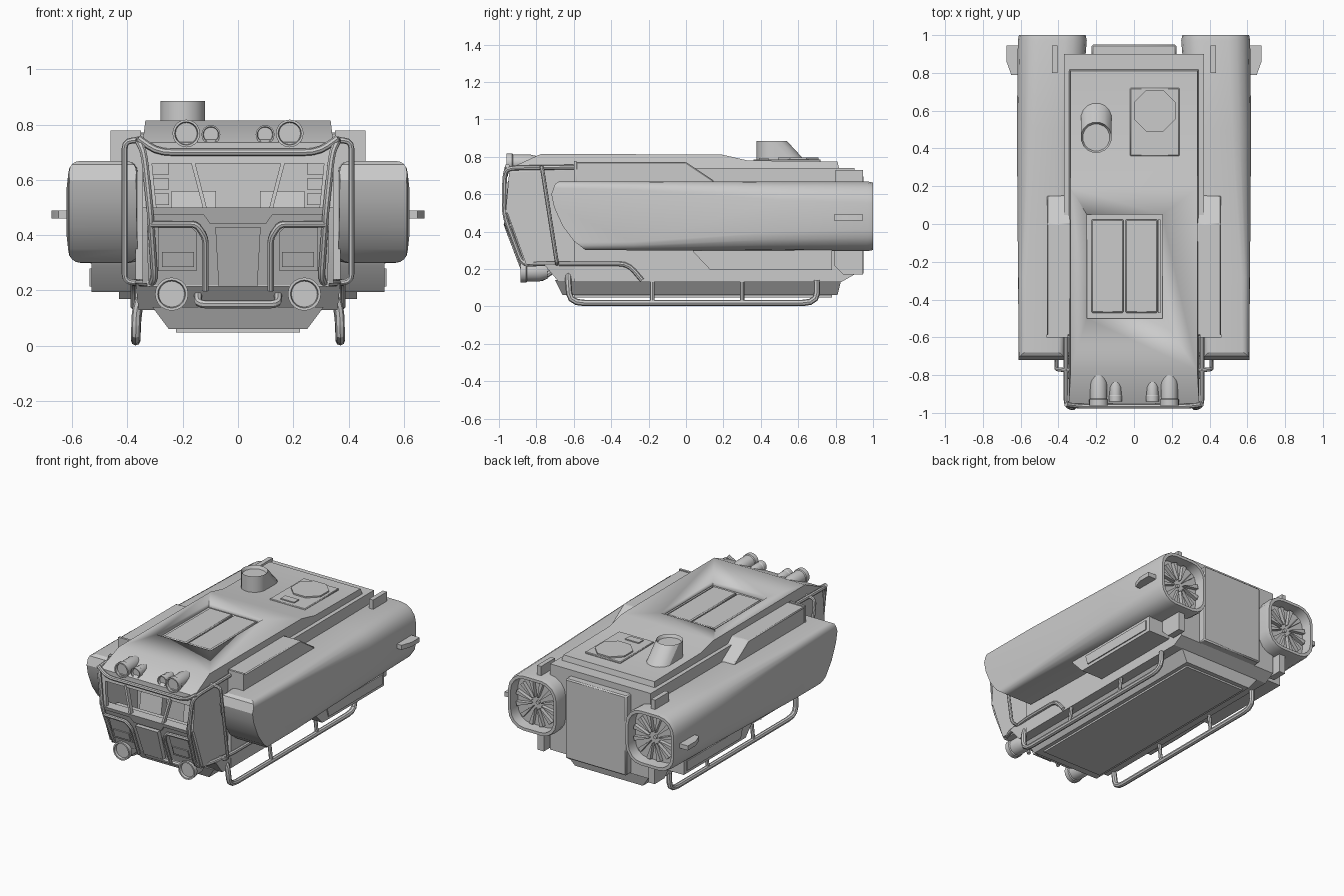
import bpy, bmesh
from math import sin, cos, pi, radians
from mathutils import Vector

if "Cube" in bpy.data.objects:
    bpy.data.objects.remove(bpy.data.objects["Cube"])


def finish(name, bm, mirror=False, bevel=0):
    bmesh.ops.recalc_face_normals(bm, faces=bm.faces)
    me = bpy.data.meshes.new(name)
    bm.to_mesh(me)
    bm.free()
    me.polygons.foreach_set("use_smooth", [True] * len(me.polygons))
    me.set_sharp_from_angle(angle=radians(28))
    ob = bpy.data.objects.new(name, me)
    bpy.context.collection.objects.link(ob)
    if bevel:
        b = ob.modifiers.new("bevel", 'BEVEL')
        b.width, b.segments = bevel, 1
    if mirror:
        ob.modifiers.new("mirror", 'MIRROR')
    return ob


def loft_bm(rings):
    bm = bmesh.new()
    vs = [[bm.verts.new(p) for p in r] for r in rings]
    n = len(vs[0])
    for a, b in zip(vs, vs[1:]):
        for i in range(n):
            bm.faces.new((a[i], a[(i + 1) % n], b[(i + 1) % n], b[i]))
    bm.faces.new(vs[0])
    bm.faces.new(vs[-1])
    return bm


def loft(name, rings, mirror=False, bevel=0):
    return finish(name, loft_bm(rings), mirror, bevel)


def prism(name, yz, x0, x1, mirror=False, bevel=0):
    return loft(name, [[(x, y, z) for y, z in yz] for x in (x0, x1)], mirror, bevel)


def box(name, x0, x1, y0, y1, z0, z1, mirror=False, bevel=0):
    return prism(name, [(y0, z0), (y1, z0), (y1, z1), (y0, z1)], x0, x1, mirror, bevel)


def tube(name, pts, r, mirror=True, fillet=0.05):
    P = [Vector(p) for p in pts]
    out = [P[0]]
    for a, p, b in zip(P, P[1:], P[2:]):
        s = p + (a - p).normalized() * min(fillet, (a - p).length * .45)
        e = p + (b - p).normalized() * min(fillet, (b - p).length * .45)
        out += [s.lerp(p, t).lerp(p.lerp(e, t), t) for t in (0, .33, .67, 1)]
    out.append(P[-1])
    cu = bpy.data.curves.new(name, 'CURVE')
    cu.dimensions, cu.bevel_depth, cu.bevel_resolution, cu.use_fill_caps = '3D', r, 2, True
    sp = cu.splines.new('POLY')
    sp.points.add(len(out) - 1)
    for q, p in zip(sp.points, out):
        q.co = (*p, 1)
    tmp = bpy.data.objects.new(name + "_path", cu)
    bm = bmesh.new()
    bpy.context.collection.objects.link(tmp)
    me = bpy.data.meshes.new_from_object(tmp.evaluated_get(bpy.context.evaluated_depsgraph_get()))
    bm.from_mesh(me)
    bpy.data.objects.remove(tmp)
    return finish(name, bm, mirror)


def disc_y(cx, y, cz, r, n=20):
    return [(cx + r * cos(2 * pi * i / n), y, cz + r * sin(2 * pi * i / n)) for i in range(n)]


def disc_z(cx, cy, z, r, n=16):
    return [(cx + r * cos(2 * pi * (i + .5) / n), cy + r * sin(2 * pi * (i + .5) / n), z) for i in range(n)]


def rrect(x0, x1, z0, z1, r, y, seg=4):
    out = []
    for k, (cx, cz) in enumerate([(x1 - r, z1 - r), (x0 + r, z1 - r), (x0 + r, z0 + r), (x1 - r, z0 + r)]):
        for i in range(seg + 1):
            a = (k + i / seg) * pi / 2
            out.append((cx + r * cos(a), y, cz + r * sin(a)))
    return out


def front_y(z):
    return -.86 - .10 * (z - .22) / .28 if z <= .5 else -.96 + .02 * (z - .5) / .22


def front_panel(name, xz, out=.01, back=.02, mirror=True):
    return loft(name, [[(x, front_y(z) + d, z) for x, z in xz] for d in (-out, back)], mirror)


# Engine pods: lofted, nose cut by planes, hollow rear nozzle
secs = [(-.76, .37, .610, .302, .668, .035), (-.28, .35, .614, .30, .668, .045), (.5, .29, .62, .298, .668, .10),
        (.97, .25, .615, .295, .668, .115), (1.0, .256, .609, .301, .662, .11),
        (1.0, .275, .59, .32, .643, .095), (.93, .28, .585, .325, .638, .09)]
bm = loft_bm([rrect(*s[1:6], s[0]) for s in secs])
nose = [(-.53, .295), (-.60, .35), (-.66, .43), (-.705, .53), (-.72, .60), (-.70, .655), (-.66, .68)]
for (y0, z0), (y1, z1) in zip(nose, nose[1:]):
    cut = bmesh.ops.bisect_plane(bm, geom=bm.verts[:] + bm.edges[:] + bm.faces[:], plane_co=(0, y0, z0),
                                 plane_no=(0, -(z1 - z0), y1 - y0), clear_outer=True)
    bmesh.ops.holes_fill(bm, edges=[e for e in bm.edges if e.is_boundary], sides=0)
finish("engine_pod", bm, True)

# Fan blades and hub in each nozzle
bm = bmesh.new()
for i in range(12):
    a = 2 * pi * (i + .5) / 12
    d, t = Vector((cos(a), 0, sin(a))), Vector((-sin(a), 0, cos(a)))
    c = Vector((.4325, .935, .4815))
    q = [c + d * .04 - t * .002, c + d * .15 - t * .014, c + d * .15 + t * .014, c + d * .04 + t * .002]
    f = bm.faces.new([bm.verts.new(p) for p in q])
    g = bmesh.ops.extrude_face_region(bm, geom=[f])
    bmesh.ops.translate(bm, verts=[v for v in g["geom"] if isinstance(v, bmesh.types.BMVert)], vec=(0, .025, 0))
finish("fan_blades", bm, True)
loft("fan_hub", [disc_y(.4325, .925, .4815, .012, 12), disc_y(.4325, .945, .4815, .012, 12)], True)
loft("pod_fin", [[(x, y0, z), (x, .945, z), (x, .945, z + .03), (x, y0, z + .03)]
                 for z, x, y0 in ((.46, .60, .79), (.46, .65, .79), (.46, .675, .86))], True)
box("upper_rear_tab", .405, .435, .80, .945, .66, .73, True)
prism("lower_rear_tab", [(.79, .22), (.84, .17), (.945, .17), (.945, .30), (.79, .30)], .385, .43, True)

# Main hull, keel and belly plate
prism("hull", [(-.60, .13), (-.60, .74), (.90, .74), (.90, .17), (.83, .13)], -.37, .37)
loft("keel", [[(-x, y0, z), (x, y0, z), (x, y1, z), (-x, y1, z)]
              for x, y0, y1, z in ((.31, -.70, .83, .14), (.25, -.66, .81, .06))])
box("belly_plate", -.225, .225, -.60, .78, .048, .065)
loft("lower_nose", [[(-x, y, z), (x, y, z), (x, -.58, z), (-x, -.58, z)]
                    for x, y, z in ((.37, -.76, .225), (.36, -.68, .13))])
box("rear_door", -.225, .225, .88, .95, .17, .70, bevel=.008)

# Roof with sunken hatch
roof_yz = [(-.95, .715), (-.95, .735), (-.775, .815), (.19, .812), (.33, .78), (.81, .775), (.82, .73), (-.60, .73)]
roof = prism("roof", roof_yz, -.345, .345)
for v in roof.data.vertices:
    if v.co.z > .76:
        v.co.x *= .335 / .345
cutter = box("hatch_cutter", -.25, .15, -.50, .05, .785, .9)
bo = roof.modifiers.new("hatch", 'BOOLEAN')
bo.object, bo.operation, bo.solver = cutter, 'DIFFERENCE', 'EXACT'
bpy.context.view_layer.update()
cut_mesh = bpy.data.meshes.new_from_object(roof.evaluated_get(bpy.context.evaluated_depsgraph_get()))
roof.modifiers.clear()
roof.data = cut_mesh
bpy.data.objects.remove(cutter)
for i, x in enumerate((-.225, -.045)):
    box(f"roof_hatch_leaf_{i}", x, x + .17, -.47, .025, .78, .80, bevel=.006)
box("roof_hatch_strip", .128, .14, -.47, .025, .78, .797)

# Rear deck hatch and slanted exhaust
box("deck_hatch", -.02, .24, .36, .72, .765, .786, bevel=.004)
loft("deck_hatch_lid", [disc_z(.11, .60, z, .118, 8) for z in (.78, .795)])
box("deck_hatch_handle", .04, .14, .39, .44, .78, .793)
bm = bmesh.new()
for p in disc_z(-.20, .458, .885, .082) + disc_z(-.20, .458, .77, .082) + disc_z(-.20, .565, .77, .082):
    bm.verts.new(p)
bmesh.ops.convex_hull(bm, input=bm.verts[:])
bmesh.ops.dissolve_limit(bm, angle_limit=.02, verts=bm.verts[:], edges=bm.edges[:])
top = [f for f in bm.faces if f.calc_center_median().z > .88]
bmesh.ops.inset_region(bm, faces=top, thickness=.01)
bmesh.ops.translate(bm, verts=list({v for f in top for v in f.verts}), vec=(0, 0, -.02))
finish("exhaust", bm)

# Shoulder boxes above pods and lockers below
prism("shoulder", [(-.59, .62), (-.59, .772), (.0, .772), (.15, .672), (.15, .62)], .33, .46, True, .006)
box("shoulder_front_flange", .35, .462, -.60, -.585, .64, .778, True)
prism("side_locker", [(.03, .31), (.04, .29), (.13, .195), (.78, .195), (.78, .31)], .34, .53, True)
prism("locker_cover", [(.17, .28), (.19, .215), (.75, .215), (.75, .28)], .52, .537, True)

# Cab shell
prism("cab_side", [(-.60, .74), (-.94, .725), (-.955, .5), (-.855, .225), (-.60, .225)], .32, .345, True)
box("cab_floor", -.33, .33, -.86, -.58, .215, .235)
front_panel("cab_front", [(-.325, .22), (.325, .22), (.33, .495), (-.33, .495)], 0, .025, False)
front_panel("window_sill", [(-.32, .475), (.32, .475), (.32, .4999), (-.32, .4999)], .012, .06, False)
front_panel("window_header", [(-.34, .66), (.34, .66), (.34, .725), (-.34, .725)], .005, .03, False)
front_panel("window_post", [(.295, .5), (.345, .5), (.345, .70), (.315, .70)], .005)
front_panel("window_pillar", [(.112, .495), (.126, .495), (.172, .67), (.157, .67)], .008)
front_panel("door_panel", [(.15, .27), (.29, .27), (.29, .43), (.17, .43), (.15, .41)], .012)
front_panel("door_panel_inset", [(.16, .285), (.275, .285), (.275, .34), (.16, .34)], .02)
front_panel("centre_panel", [(-.07, .215), (.07, .215), (.082, .43), (-.082, .43)], .03, 0, False)
front_panel("centre_upper_panel", [(-.10, .44), (.10, .44), (.125, .475), (-.125, .475)], .012, 0, False)

# Cab interior
box("dashboard", -.31, .31, -.93, -.82, .44, .47)
for i, x in enumerate((-.16, .16)):
    prism(f"seat_{i}", [(-.80, .235), (-.80, .36), (-.70, .36), (-.67, .56), (-.63, .56), (-.63, .235)], x - .08, x + .08)
for i, z in enumerate((.51, .565, .62)):
    box(f"wall_rack_{i}", .25, .32, -.66, -.60, z, z + .04, True)

# Roll cage and front guard tubes
R = .013
tube("cage_front_bar", [(.36, -.60, .745), (.36, -.955, .74), (.34, -.97, .70), (.318, -.973, .49),
                        (.30, -.875, .225), (.345, -.80, .228), (.375, -.60, .228), (.375, -.31, .228),
                        (.375, -.235, .14)], R)
tube("cage_top_bar", [(-.36, -.955, .75), (-.29, -.965, .70), (.29, -.965, .70), (.36, -.955, .75)], R, False)
tube("cage_side_hoop", [(.33, -.775, .745), (.41, -.77, .742), (.41, -.69, .23), (.33, -.69, .228)], .011, fillet=.03)
tube("front_guard", [(.315, front_y(.44) - .02, .44), (.15, front_y(.44) - .025, .44),
                     (.118, front_y(.39) - .025, .39), (.118, front_y(.2) - .02, .20)], .012, fillet=.02)
tube("tow_bar", [(-.145, -.72, .185), (-.145, -.77, .15), (.145, -.77, .15), (.145, -.72, .185)], .015, False, .03)

# Landing skids
tube("skid", [(.28, -.63, .195), (.35, -.63, .18), (.368, -.63, .13), (.37, -.62, .018), (.37, .70, .018),
              (.365, .70, .14)], .017, fillet=.08)
for i, y in enumerate((-.18, .30)):
    tube(f"skid_post_{i}", [(.37, y, .018), (.355, y, .15)], .012)


# Lamps
def lamp(name, x, z, r, y0, y1):
    prof = [(y0 + .015, .78 * r), (y0, .84 * r), (y0, r), (y0 + .03, r), (y0 + .035, .9 * r),
            (y0 + (y1 - y0) * .7, .9 * r), (y1, .65 * r)]
    loft(name, [disc_y(x, y, z, rr) for y, rr in prof], True)
    box(name + "_foot", x - r * .3, x + r * .3, (y0 + y1) / 2 - .02, y1, z - r if z > .5 else z, z if z > .5 else z + r, True)


lamp("headlamp", .24, .187, .06, -.885, -.74)
lamp("roof_lamp", .187, .768, .05, -.96, -.785)
lamp("small_roof_lamp", .098, .764, .034, -.94, -.83)
